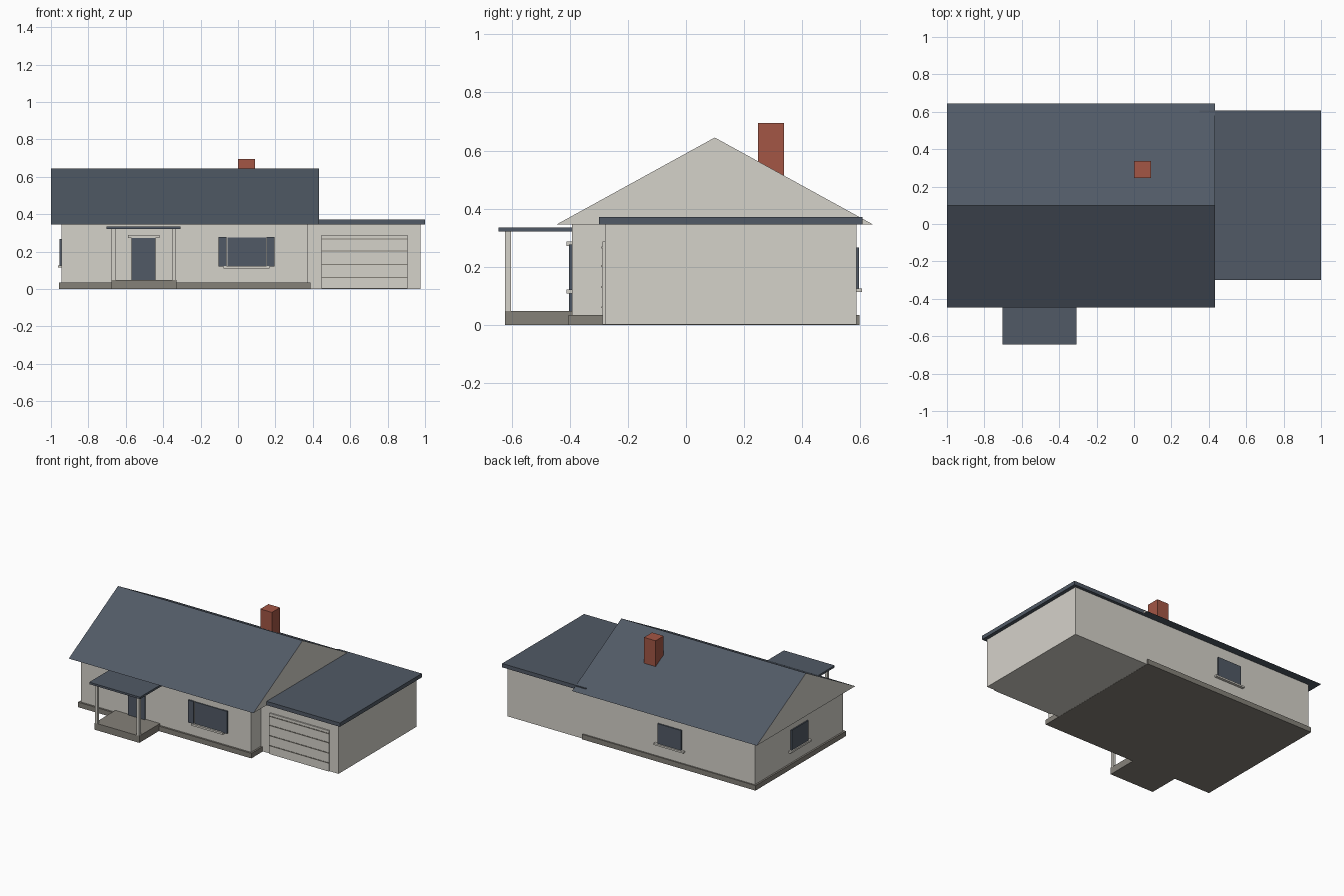
import bpy
import bmesh

if "Cube" in bpy.data.objects:
    bpy.data.objects.remove(bpy.data.objects["Cube"])


def material(name, rgb):
    """Flat colour from 0-255 sRGB, stored as linear."""
    m = bpy.data.materials.new(name)
    m.diffuse_color = [((c / 255 + 0.055) / 1.055) ** 2.4 for c in rgb] + [1]
    m.use_nodes = True
    m.node_tree.nodes["Principled BSDF"].inputs["Base Color"].default_value = m.diffuse_color
    return m


WALL = material("warm white", (213, 210, 202))
SLATE = material("slate", (81, 90, 102))
STONE = material("stone grey", (133, 129, 121))
BRICK = material("brick red", (163, 86, 69))


def finish(name, bm, mats):
    bmesh.ops.recalc_face_normals(bm, faces=bm.faces)
    mesh = bpy.data.meshes.new(name)
    bm.to_mesh(mesh)
    bm.free()
    for m in mats:
        mesh.materials.append(m)
    ob = bpy.data.objects.new(name, mesh)
    bpy.context.collection.objects.link(ob)
    return ob


def box(name, x, y, z, mat):
    """Box from (low, high) ranges."""
    bm = bmesh.new()
    bmesh.ops.create_cube(bm, size=1)
    for v in bm.verts:
        for i, (lo, hi) in enumerate((x, y, z)):
            v.co[i] = hi if v.co[i] > 0 else lo
    return finish(name, bm, [mat])


# Main house and garage volumes
box("foundation", (-0.957, 0.387), (-0.405, 0.597), (0, 0.035), STONE)
box("house_walls", (-0.945, 0.375), (-0.392, 0.587), (0.005, 0.35), WALL)
box("garage_walls", (0.37, 0.975), (-0.279, 0.587), (0.001, 0.35), WALL)
box("garage_roof", (0.35, 1.0), (-0.3, 0.608), (0.345, 0.372), SLATE)

# Gable roof: extruded triangle with wall-coloured ends
bm = bmesh.new()
profile = [(-0.447, 0.345), (0.645, 0.345), (0.099, 0.645)]
end = bm.faces.new([bm.verts.new((-1.0, y, z)) for y, z in profile])
ext = bmesh.ops.extrude_face_region(bm, geom=[end], use_keep_orig=True)
for v in ext["geom"]:
    if isinstance(v, bmesh.types.BMVert):
        v.co.x = 0.432
bm.normal_update()
for f in bm.faces:
    f.material_index = 1 if abs(f.normal.x) > 0.9 else 0
finish("gable_roof", bm, [SLATE, WALL])

# Chimney
box("chimney", (0.0, 0.09), (0.247, 0.337), (0.42, 0.695), BRICK)

# Porch
box("porch_slab", (-0.676, -0.33), (-0.622, -0.392), (0, 0.048), STONE)
box("porch_roof", (-0.702, -0.308), (-0.645, -0.392), (0.321, 0.335), SLATE)
for side in (-1, 1):
    x = -0.503 + side * 0.162
    box("porch_post", (x - 0.01, x + 0.01), (-0.622, -0.602), (0.048, 0.321), WALL)

# Front door and lintel
box("front_door", (-0.569, -0.441), (-0.403, -0.39), (0.048, 0.272), SLATE)
box("door_lintel", (-0.588, -0.42), (-0.411, -0.39), (0.272, 0.288), WALL)

# Front window with shutters and sill
box("front_window", (-0.056, 0.15), (-0.398, -0.39), (0.122, 0.275), SLATE)
for x in (-0.104, 0.153):
    box("shutter", (x, x + 0.042), (-0.403, -0.39), (0.12, 0.277), SLATE)
box("front_sill", (-0.077, 0.168), (-0.411, -0.39), (0.109, 0.122), WALL)

# Rear and left windows
box("rear_window", (-0.38, -0.195), (0.58, 0.596), (0.126, 0.266), SLATE)
box("rear_sill", (-0.402, -0.172), (0.58, 0.605), (0.114, 0.126), WALL)
box("left_window", (-0.954, -0.94), (0.006, 0.191), (0.126, 0.266), SLATE)
box("left_sill", (-0.963, -0.94), (-0.016, 0.213), (0.114, 0.126), WALL)

# Garage door with panel battens
box("garage_door", (0.446, 0.906), (-0.288, -0.27), (0.002, 0.288), WALL)
for z in (0.061, 0.131, 0.203, 0.267):
    box("door_batten", (0.446, 0.906), (-0.291, -0.28), (z - 0.003, z + 0.003), STONE)
